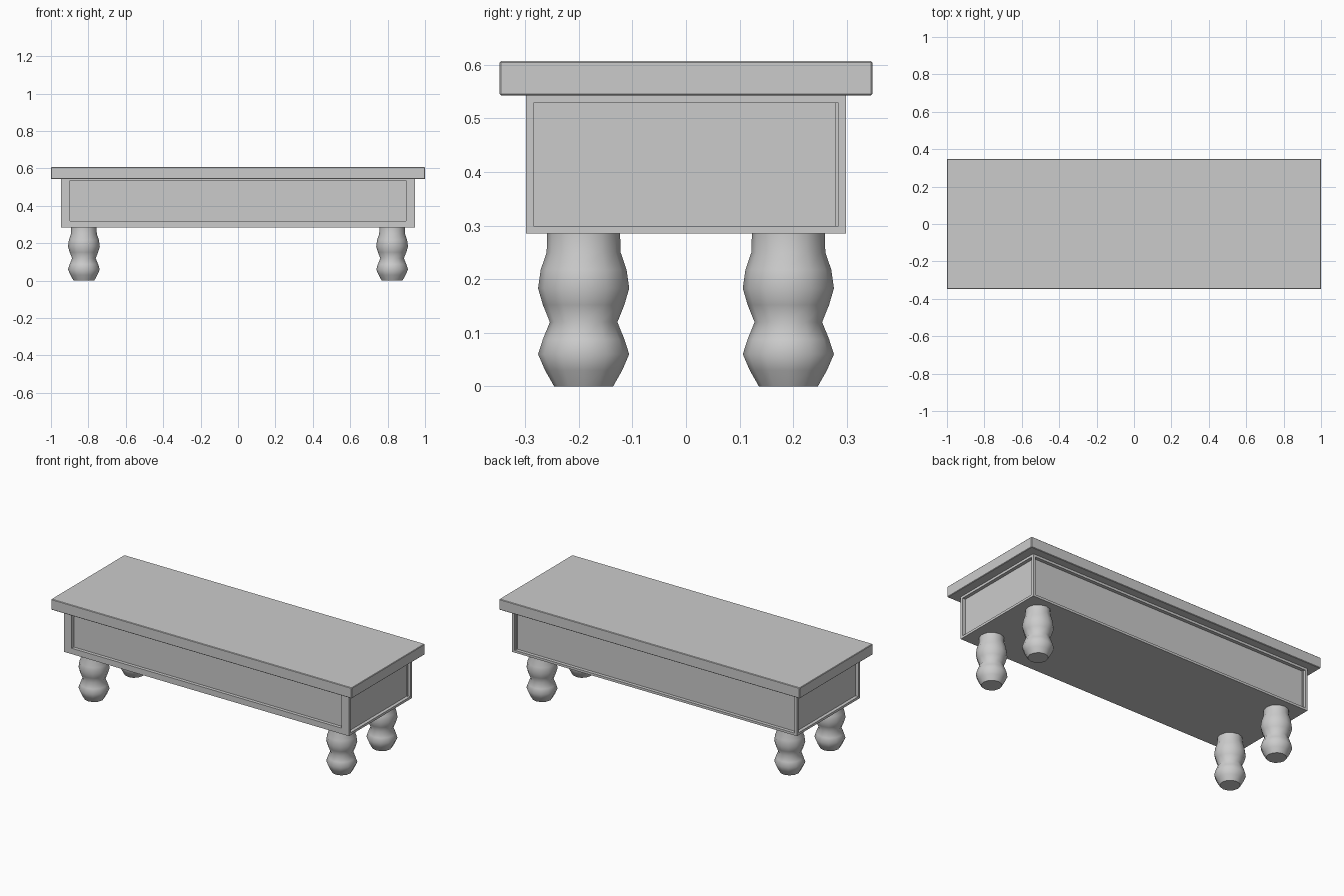
import bpy, bmesh, math
from mathutils import Vector

if "Cube" in bpy.data.objects:
    bpy.data.objects.remove(bpy.data.objects["Cube"])


def make_object(name, bm):
    bmesh.ops.recalc_face_normals(bm, faces=bm.faces)
    mesh = bpy.data.meshes.new(name)
    bm.to_mesh(mesh)
    bm.free()
    obj = bpy.data.objects.new(name, mesh)
    bpy.context.collection.objects.link(obj)
    return obj


def box(half_x, half_y, z0, z1):
    bm = bmesh.new()
    bmesh.ops.create_cube(bm, size=1)
    for v in bm.verts:
        v.co = Vector((v.co.x * 2 * half_x, v.co.y * 2 * half_y,
                       z0 + (v.co.z + 0.5) * (z1 - z0)))
    bm.normal_update()
    return bm


# Table top with a very fine edge break
top = make_object("table_top", box(1.0, 0.348, 0.543, 0.607))
bevel = top.modifiers.new("edge_break", 'BEVEL')
bevel.width = 0.003
bevel.segments = 1

# Apron box with a framed, recessed panel on every side
bm = box(0.947, 0.299, 0.285, 0.543)
for face in [f for f in bm.faces if abs(f.normal.z) < 0.5]:
    is_front = face.normal.y < -0.5
    bmesh.ops.inset_individual(bm, faces=[face], thickness=0.02, depth=0)
    if is_front:  # wider frame around the front panel
        for v in face.verts:
            v.co.x = math.copysign(0.897, v.co.x)
            v.co.z = 0.535 if v.co.z > 0.414 else 0.32
    bmesh.ops.inset_individual(bm, faces=[face], thickness=0, depth=-0.02)
make_object("apron", bm)

# Turned legs: (radius, height) profile spun around the leg axis
PROFILE = [(0.055, 0), (0.072, 0.03), (0.085, 0.06), (0.076, 0.088),
           (0.063, 0.12), (0.076, 0.152), (0.085, 0.183), (0.08, 0.218),
           (0.069, 0.25), (0.068, 0.287)]
SIDES = 12


def leg(name, x, y):
    bm = bmesh.new()
    rings = [[bm.verts.new((x + r * math.cos(2 * math.pi * i / SIDES),
                            y + r * math.sin(2 * math.pi * i / SIDES), z))
              for i in range(SIDES)] for r, z in PROFILE]
    for low, high in zip(rings, rings[1:]):
        for i in range(SIDES):
            j = (i + 1) % SIDES
            bm.faces.new((low[i], low[j], high[j], high[i]))
    bm.faces.new(rings[0][::-1])
    bm.faces.new(rings[-1])
    return make_object(name, bm)


legs = [leg(f"{depth}_{side}_leg", x, y)
        for depth, y in (("front", -0.191), ("back", 0.191))
        for side, x in (("left", -0.824), ("right", 0.824))]

# Smooth shading on the turned legs
bpy.ops.object.select_all(action='DESELECT')
for obj in legs:
    obj.select_set(True)
bpy.context.view_layer.objects.active = legs[0]
bpy.ops.object.shade_smooth_by_angle(angle=math.radians(45))
